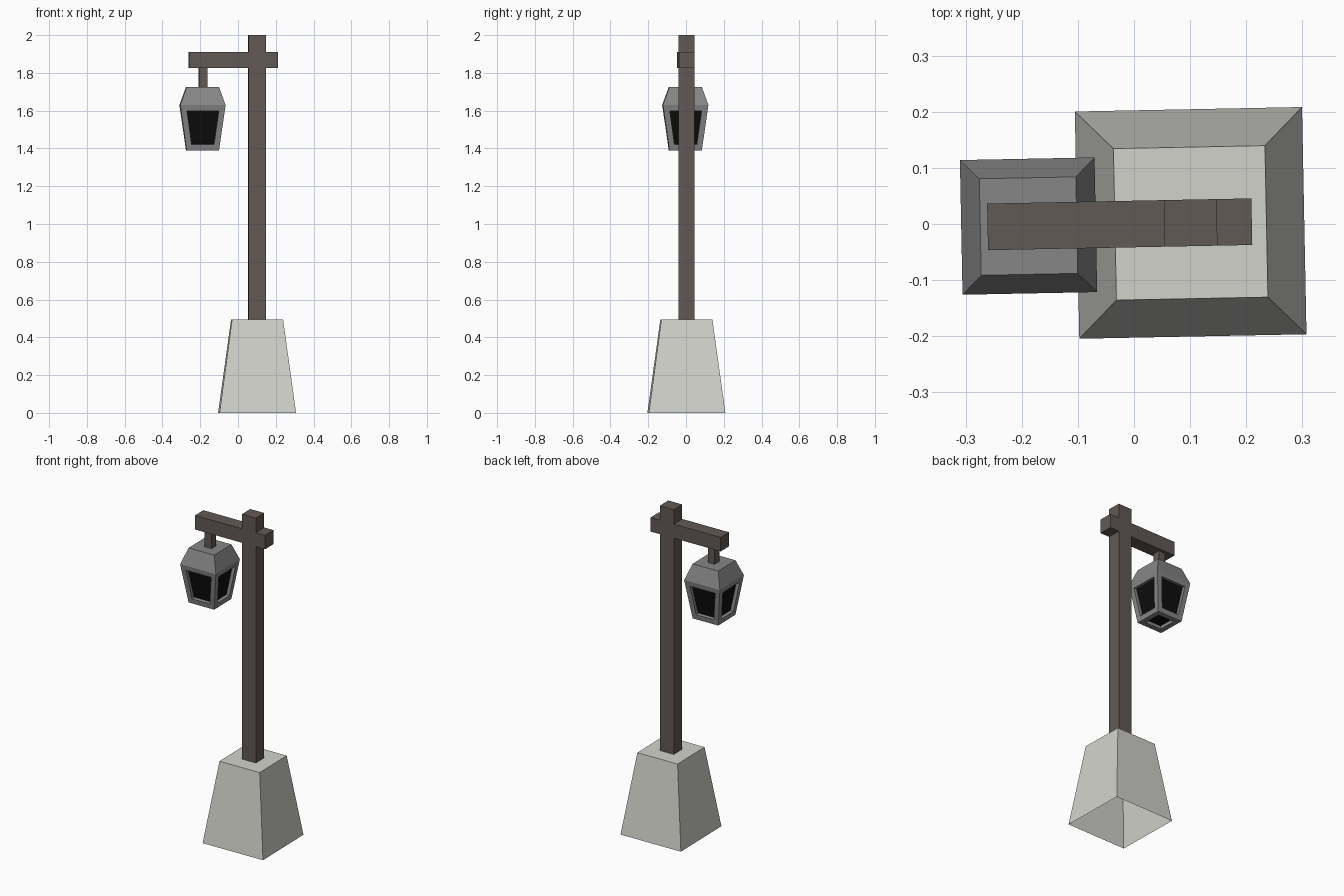
import bpy, bmesh
from math import radians
from mathutils import Matrix

if "Cube" in bpy.data.objects:
    bpy.data.objects.remove(bpy.data.objects["Cube"])

TURN = Matrix.Rotation(radians(1.13), 4, 'Z')   # whole model is turned slightly
POST_X, LAMP_X = 0.101, -0.188


def material(name, r, g, b):
    m = bpy.data.materials.new(name)
    m.diffuse_color = (r, g, b, 1)
    m.use_nodes = True
    m.node_tree.nodes["Principled BSDF"].inputs["Base Color"].default_value = m.diffuse_color
    return m


stone = material("stone", 0.64, 0.65, 0.60)
wood = material("wood", 0.12, 0.10, 0.09)
metal = material("metal", 0.24, 0.24, 0.24)
glass = material("dark_glass", 0.004, 0.004, 0.004)


def finish(bm, name, *mats):
    bm.transform(TURN)
    mesh = bpy.data.meshes.new(name)
    bm.to_mesh(mesh)
    bm.free()
    for m in mats:
        mesh.materials.append(m)
    obj = bpy.data.objects.new(name, mesh)
    bpy.context.collection.objects.link(obj)
    return obj


def square_stack(cx, levels, bottom=True, top=True):
    """Square rings of (z, half width) joined into a closed or open stack."""
    bm = bmesh.new()
    rings = [[bm.verts.new((cx + sx * h, sy * h, z))
              for sx, sy in ((-1, -1), (1, -1), (1, 1), (-1, 1))] for z, h in levels]
    for lo, hi in zip(rings, rings[1:]):
        for i in range(4):
            j = (i + 1) % 4
            bm.faces.new((lo[i], lo[j], hi[j], hi[i]))
    if bottom:
        bm.faces.new(rings[0][::-1])
    if top:
        bm.faces.new(rings[-1])
    bm.normal_update()
    return bm


# Tapered base, open underneath
finish(square_stack(POST_X, [(0, 0.2025), (0.495, 0.135)], bottom=False), "base", stone)

# Post and crossbeam: one cross-shaped profile extruded in depth
l, r = POST_X - 0.047, POST_X + 0.047
profile = [(l, 0.495), (r, 0.495), (r, 1.825), (0.21, 1.825), (0.21, 1.911), (r, 1.911),
           (r, 2), (l, 2), (l, 1.911), (-0.261, 1.911), (-0.261, 1.825), (l, 1.825)]
bm = bmesh.new()
face = bm.faces.new([bm.verts.new((x, -0.0415, z)) for x, z in profile])
ext = bmesh.ops.extrude_face_region(bm, geom=[face], use_keep_orig=True)
bmesh.ops.translate(bm, vec=(0, 0.083, 0),
                    verts=[v for v in ext["geom"] if isinstance(v, bmesh.types.BMVert)])
bmesh.ops.recalc_face_normals(bm, faces=bm.faces)
finish(bm, "post_and_crossbeam", wood)

# Hanger between beam and lantern
finish(square_stack(LAMP_X + 0.003, [(1.725, 0.023), (1.825, 0.023)]), "hanger", wood)

# Lantern with recessed panes on four sides and underneath
bm = square_stack(LAMP_X, [(1.39, 0.086), (1.63, 0.12), (1.725, 0.086)])
panes = [f for f in bm.faces if f.calc_center_median().z < 1.6]
bmesh.ops.inset_individual(bm, faces=panes, thickness=0.031, use_even_offset=True)
for f in bmesh.ops.extrude_discrete_faces(bm, faces=panes)["faces"]:
    f.normal_update()
    bmesh.ops.translate(bm, vec=f.normal * -0.02, verts=f.verts)
    f.material_index = 1
finish(bm, "lantern", metal, glass)
